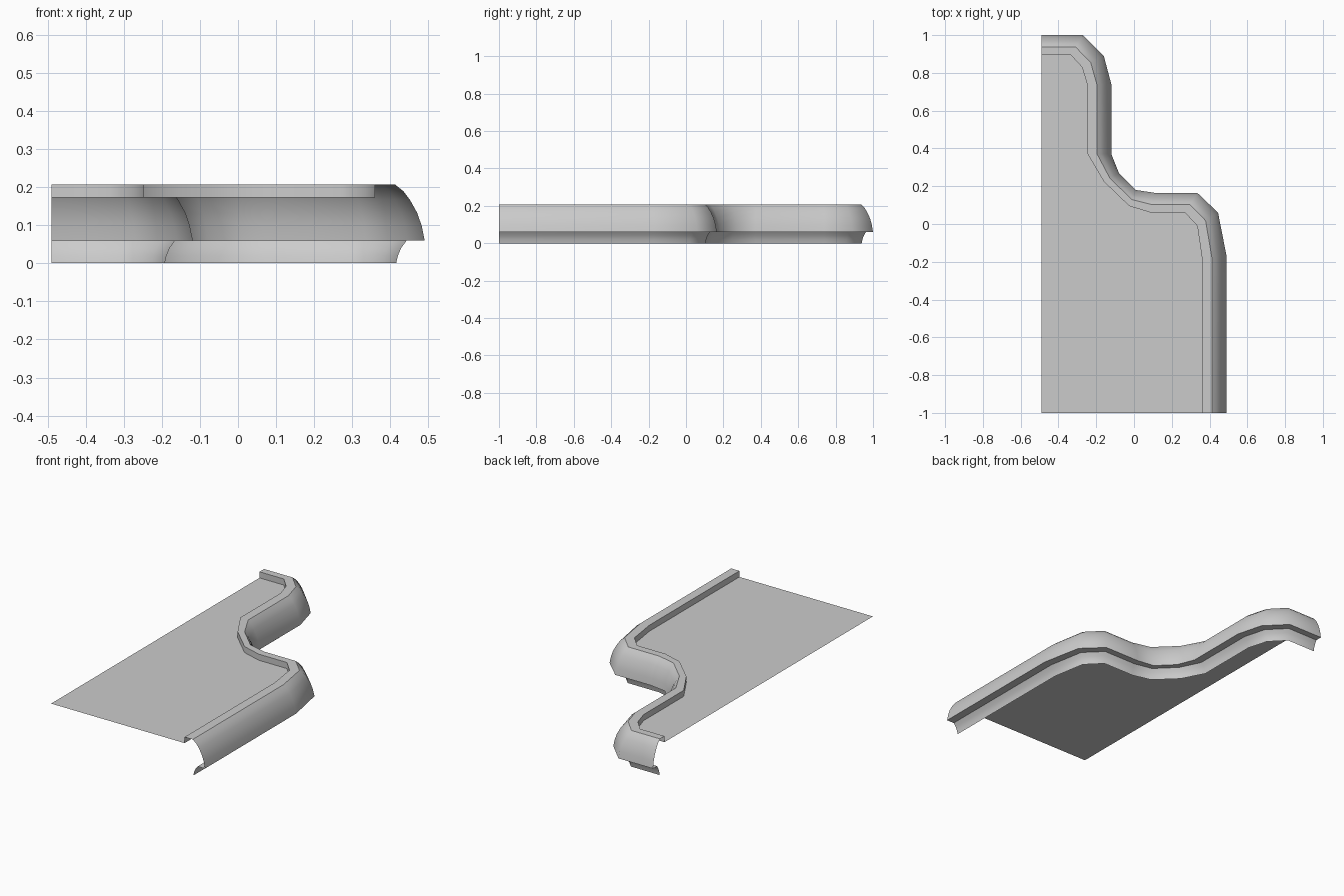
import bpy
import bmesh
from mathutils import Vector

if "Cube" in bpy.data.objects:
    bpy.data.objects.remove(bpy.data.objects["Cube"], do_unlink=True)

grey = bpy.data.materials.new("plain grey")
grey.use_nodes = True
colour = (0.6, 0.6, 0.6, 1)
grey.diffuse_color = colour
grey.node_tree.nodes["Principled BSDF"].inputs["Base Color"].default_value = colour

# Plan outlines: widest line of the edging, and the edge of the flat deck
OUTER = [(-.49, 1), (-.27, 1), (-.16, .89), (-.12, .74), (-.12, .37), (-.08, .27),
         (.01, .18), (.11, .165), (.335, .165), (.445, .06), (.49, -.17), (.49, -1)]
INNER = [(-.49, .895), (-.335, .895), (-.275, .83), (-.248, .74), (-.248, .375), (-.16, .225),
         (-.025, .095), (.09, .06), (.27, .06), (.335, -.01), (.36, -.18), (.36, -1)]
DECK_Z, RIM_Z, LEDGE_Z = .172, .207, .06


def finish(name, bm, smooth):
    mesh = bpy.data.meshes.new(name)
    bm.to_mesh(mesh)
    bm.free()
    mesh.materials.append(grey)
    for poly in mesh.polygons:
        poly.use_smooth = smooth
    bpy.context.collection.objects.link(bpy.data.objects.new(name, mesh))


def strip(name, profile):
    """Sweep (inset, height) points along the outline; inset 1 is the deck edge."""
    bm = bmesh.new()
    rows = []
    for inset, z in profile:
        rows.append([bm.verts.new(Vector((*o, z)).lerp(Vector((*i, z)), inset))
                     for o, i in zip(OUTER, INNER)])
    for a, b in zip(rows, rows[1:]):
        for k in range(len(a) - 1):
            bm.faces.new((a[k], b[k], b[k + 1], a[k + 1]))
    finish(name, bm, True)


# Flat deck filling the inside of the edging
bm = bmesh.new()
outline = INNER + [(-.49, -1)]
bm.faces.new([bm.verts.new((x, y, DECK_Z)) for x, y in reversed(outline)])
bmesh.ops.triangulate(bm, faces=bm.faces[:])
finish("deck", bm, False)

# Edging, split where its profile has a hard corner
strip("rim_inner_wall", [(1, DECK_Z), (1, RIM_Z)])
strip("rim_top", [(1, RIM_Z), (.6, RIM_Z)])
strip("rounded_edge", [(.6, RIM_Z), (.43, .189), (.3, .167), (.15, .132), (.06, .098), (0, LEDGE_Z)])
strip("underside_ledge", [(0, LEDGE_Z), (.36, LEDGE_Z)])
strip("lower_cove", [(.36, LEDGE_Z), (.47, .041), (.54, .02), (.575, 0)])
